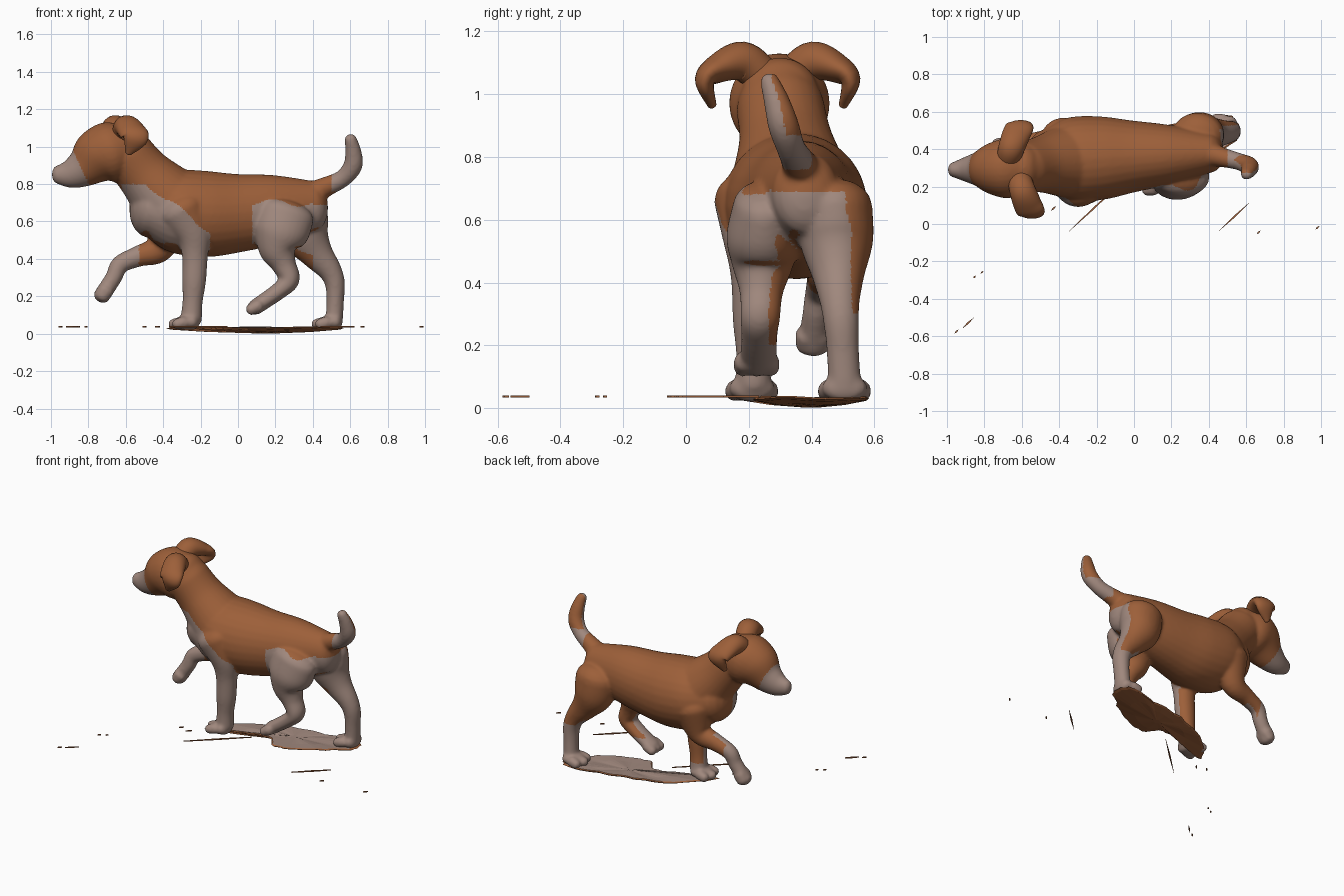
import bpy, bmesh, math, random
from mathutils import Vector

if "Cube" in bpy.data.objects:
    bpy.data.objects.remove(bpy.data.objects["Cube"])

random.seed(4)


def material(name, rgb):
    m = bpy.data.materials.new(name)
    m.diffuse_color = (*rgb, 1)
    m.use_nodes = True
    m.node_tree.nodes["Principled BSDF"].inputs["Base Color"].default_value = m.diffuse_color
    return m


BROWN = material("chestnut fur", (0.335, 0.115, 0.041))
TAUPE = material("pale taupe fur", (0.35, 0.245, 0.205))


def spline(pts, steps=6, closed=False):
    """Catmull-Rom interpolation of equal-length tuples."""
    n, out = len(pts), []
    get = (lambda i: pts[i % n]) if closed else (lambda i: pts[max(0, min(n - 1, i))])
    for i in range(n if closed else n - 1):
        a, b, c, d = get(i - 1), get(i), get(i + 1), get(i + 2)
        for s in range(steps):
            t = s / steps
            out.append(tuple(0.5 * (2 * q + (r - p) * t + (2 * p - 5 * q + 4 * r - u) * t * t
                                    + (3 * q - p - 3 * r + u) * t ** 3)
                             for p, q, r, u in zip(a, b, c, d)))
    return out if closed else out + [tuple(pts[-1])]


def tube(bm, pts, side=(0, 1, 0), sides=28):
    """Round-ended tube through (x, y, z, half width along side, half depth)."""
    rings = [(Vector(p[:3]), p[3], p[4]) for p in spline(pts)]
    last = len(rings) - 1
    full = [(*r, (rings[min(i + 1, last)][0] - rings[max(i - 1, 0)][0]).normalized())
            for i, r in enumerate(rings)]

    def cap(ring, sign):
        c, w, h, t = ring
        angles = [k * math.pi / 9 for k in range(1, 5)]
        return [(c + t * sign * 0.75 * min(w, h) * math.sin(a), w * math.cos(a), h * math.cos(a), t)
                for a in angles]
    full = cap(full[0], -1)[::-1] + full + cap(full[-1], 1)
    loops = []
    for c, w, h, t in full:
        s = Vector(side)
        s = (s - t * s.dot(t)).normalized()
        u = t.cross(s)
        loops.append([bm.verts.new(c + s * w * math.cos(k * math.tau / sides)
                                   + u * h * math.sin(k * math.tau / sides)) for k in range(sides)])
    for a, b in zip(loops, loops[1:]):
        bridge(bm, a, b)
    bm.faces.new(loops[0][::-1])
    bm.faces.new(loops[-1])


def bridge(bm, a, b, mat=0):
    for k in range(len(a)):
        j = (k + 1) % len(a)
        bm.faces.new((a[k], a[j], b[j], b[k])).material_index = mat


def limb(bm, y, ratio, *pts):
    """Side-view path of (x, z, radius); y and width/radius ratio run from start to end."""
    n = len(pts) - 1
    mix = lambda pair, t: pair[0] + (pair[1] - pair[0]) * t
    tube(bm, [(x, mix(y, i / n), z, r * mix(ratio, i / n), r) for i, (x, z, r) in enumerate(pts)])


def finish(name, bm, *mats):
    bmesh.ops.recalc_face_normals(bm, faces=bm.faces[:])
    me = bpy.data.meshes.new(name)
    bm.to_mesh(me)
    bm.free()
    for m in mats:
        me.materials.append(m)
    ob = bpy.data.objects.new(name, me)
    bpy.context.collection.objects.link(ob)
    return ob


# ---- dog: trunk, neck, head and tail
bm = bmesh.new()
limb(bm, (.335, .38), (1.08, .8), (-.46, .67, .16), (-.34, .655, .22), (-.17, .64, .23),
     (0, .645, .21), (.2, .665, .185), (.4, .685, .135))
limb(bm, (.335, .3), (1, 1), (-.36, .7, .2), (-.5, .85, .15), (-.59, .96, .14))
limb(bm, (.3, .29), (1.03, .83), (-.58, 1, .12), (-.67, .975, .162), (-.75, .945, .15),
     (-.83, .885, .105), (-.9, .855, .078), (-.965, .85, .05))
limb(bm, (.38, .265), (1, .95), (.38, .74, .07), (.47, .785, .054), (.56, .83, .047),
     (.615, .9, .051), (.615, .98, .043), (.6, 1.045, .032))
# ---- legs: near front, far front (lifted), near hind (lifted), far hind
limb(bm, (.2, .215), (.85, 1), (-.3, .66, .13), (-.24, .54, .098), (-.23, .42, .07),
     (-.235, .28, .064), (-.243, .17, .054), (-.25, .08, .058))
limb(bm, (.46, .405), (.85, 1.05), (-.37, .62, .13), (-.42, .46, .08), (-.53, .415, .057),
     (-.63, .37, .049), (-.665, .3, .045), (-.73, .2, .045))
limb(bm, (.25, .23), (.68, 1.4), (.26, .64, .15), (.23, .54, .148), (.215, .45, .105),
     (.245, .37, .067), (.275, .29, .055), (.22, .23, .046), (.09, .14, .042))
limb(bm, (.475, .505), (.85, 1.15), (.34, .64, .14), (.36, .53, .13), (.42, .43, .09),
     (.49, .34, .064), (.518, .27, .054), (.52, .18, .047), (.515, .08, .047))
# planted paws: pad and three toes each
for x, y in ((-.25, .21), (.515, .505)):
    limb(bm, (y, y), (1.6, 2.2), (x + .01, .065, .045), (x - .06, .055, .035))
    for dy in (-.05, 0, .05):
        limb(bm, (y + dy, y + dy * 1.15), (1, 1), (x - .04, .06, .034), (x - .1 + abs(dy) * .4, .05, .03))
# toes of the two lifted paws
for k in (-1, 0, 1):
    limb(bm, (.225 + k * .04, .225 + k * .044), (.9, 1), (.11, .15, .036), (.065, .127, .03))
    limb(bm, (.405 + k * .028, .405 + k * .03), (.7, .7), (-.705, .235, .042), (-.73, .195, .035))

# fuse everything into one smooth skin
dog = finish("dog_body", bm)
rem = dog.modifiers.new("fuse", "REMESH")
rem.mode = "VOXEL"
rem.voxel_size = 0.009
soft = dog.modifiers.new("soften", "SMOOTH")
soft.factor = 0.5
soft.iterations = 12
dg = bpy.context.evaluated_depsgraph_get()
skin = bpy.data.meshes.new_from_object(dog.evaluated_get(dg))
dog.modifiers.clear()
dog.data = skin
skin.materials.clear()
skin.materials.append(BROWN)
skin.materials.append(TAUPE)


def is_taupe(c, n):
    x, y, z = c
    if z > .72 and x < -.75:                                   # muzzle
        return x < -.84 - .46 * (z - .89)
    if z > .76 and x > .5:                                     # tail
        return z < .87 or n.y < .1
    if z < .13:                                                # paws
        return True
    if x < -.5 and z < .5:                                     # lifted forearm
        return x < (-.62 if n.y > .4 else -.53)
    if x < -.15:                                               # near shoulder and foreleg
        return (y < .32 and x > -.62 and n.y < .35 and n.z > -.75
                and z < min(.8, .62 - .75 * (x + .25) - .015 * math.sin(x * 25)))
    if x > .4 and y > .36:                                     # far hind leg and rump
        return z < .3 or (z < .69 and n.y < .3 + .9 * (.69 - z))
    if y < .37 and z < .2:                                     # near hind paw
        return True
    top = .7 + .02 * math.sin(x * 22 - 2.5) if x < .4 else .69   # near thigh
    return x > .075 and y < .4 and z < top and n.y < .4 and (n.z > -.8 or z < .4)


for f in skin.polygons:
    f.material_index = int(is_taupe(f.center, f.normal))
    f.use_smooth = True

# ---- folded ears: thick at the root, thinning to a hanging tip
for name, s in (("near_ear", -1), ("far_ear", 1)):
    bm = bmesh.new()
    ear = [(-.64, .06, 1.07, .065, .06), (-.625, .115, 1.105, .07, .063), (-.6, .185, 1.085, .075, .048),
           (-.58, .232, 1.045, .07, .032), (-.615, .21, .968, .02, .015)]
    tube(bm, [(x - .03 * s, .292 + s * y, z, w, h) for x, y, z, w, h in ear], side=(1, 0, 0))
    for f in bm.faces:
        f.smooth = True
    finish(name, bm, BROWN)

# ---- ragged ground patch under the feet, pale on top
outline = [(-.38, .19), (-.16, .26), (.02, .3), (.12, .22), (.3, .27), (.5, .41), (.565, .5),
           (.5, .585), (.3, .54), (.1, .51), (-.2, .4)]
cx, cy = .15, .4
jit = lambda: random.uniform(-.008, .008)
edge = [(x + jit(), y + jit()) for x, y in spline(outline, 5, True)]
bm = bmesh.new()
rows = [[bm.verts.new((cx + (x - cx) * k, cy + (y - cy) * k, z + .003 * math.sin(9 * x + 14 * y)))
         for x, y in edge]
        for k, z in ((.1, .032), (.6, .034), (.95, .036), (1, .031), (.95, .024), (.6, .012), (.1, .004))]
for r, (a, b) in enumerate(zip(rows, rows[1:])):
    bridge(bm, a, b, int(r < 2))
bm.faces.new(rows[0]).material_index = 1
bm.faces.new(rows[-1][::-1])
finish("ground_patch", bm, BROWN, TAUPE)

# ---- thin diagonal streaks and crumbs: start x, start y, length
bm = bmesh.new()
run, across = Vector((.73, .68, 0)), Vector((-.68, .73, 0)) * .005
for x, y, length in ((-.37, -.06, .43), (.44, -.05, .25), (.655, -.055, .03), (.97, -.03, .03),
                     (-.86, -.29, .02), (-.82, -.265, .02), (-.92, -.56, .09), (-.96, -.585, .03),
                     (-.51, .09, .03), (-.445, .07, .04)):
    a = Vector((x, y, 0))
    b, m = a + run * length, a + run * length / 2
    lo, hi = [[bm.verts.new(q + Vector((0, 0, z))) for q in (a, m - across, b, m + across)]
              for z in (.033, .04)]
    bridge(bm, lo, hi)
    bm.faces.new(lo[::-1])
    bm.faces.new(hi)
finish("ground_scraps", bm, BROWN)
